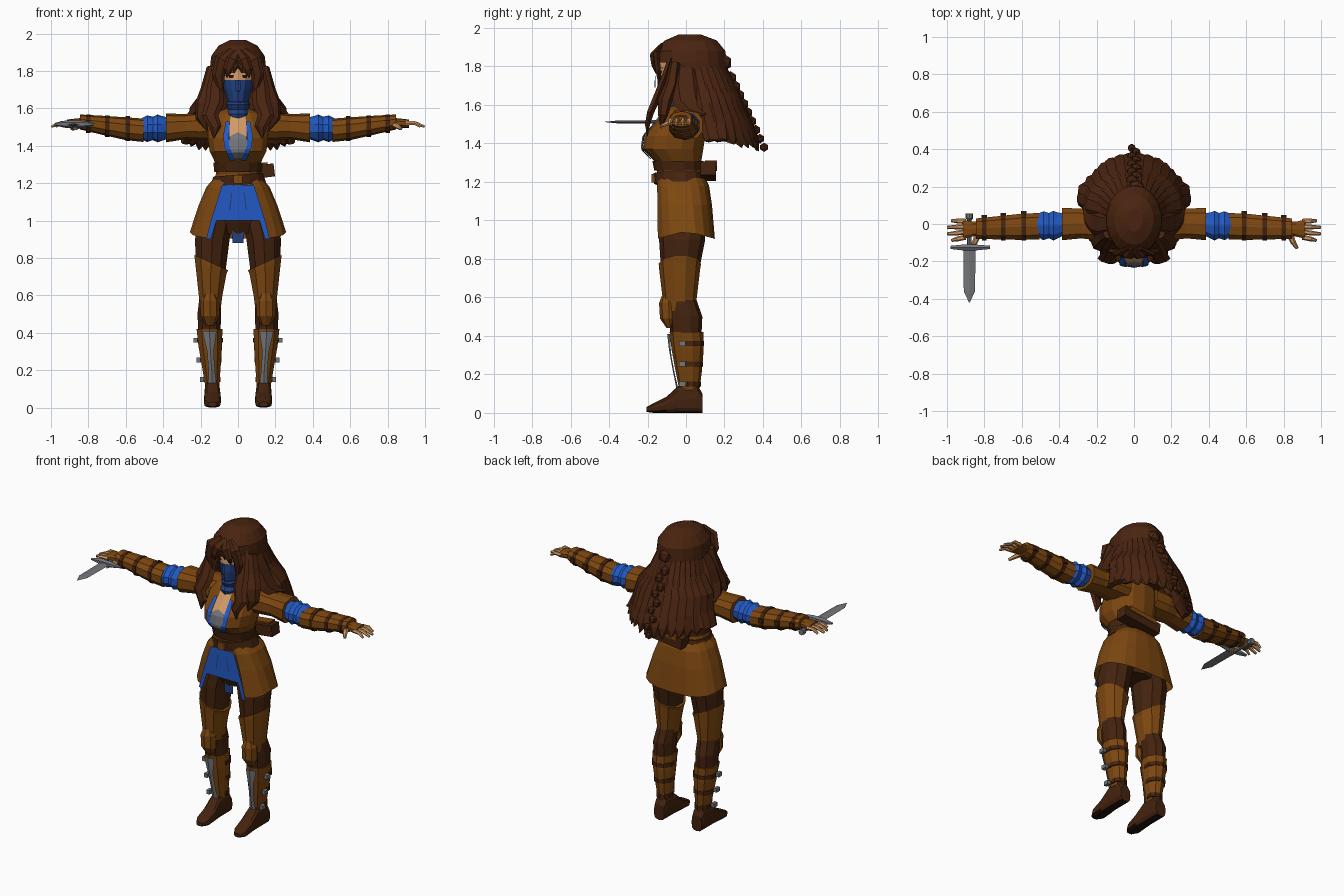
import bpy, bmesh, math, random
from mathutils import Vector, Matrix
from mathutils.bvhtree import BVHTree

if "Cube" in bpy.data.objects:
    bpy.data.objects.remove(bpy.data.objects["Cube"])
random.seed(4)


def material(name, code):
    rgb = [int(code[i:i + 2], 16) / 255 for i in (0, 2, 4)]
    lin = [((c + .055) / 1.055) ** 2.4 if c > .04 else c / 12.92 for c in rgb] + [1]
    m = bpy.data.materials.new(name)
    m.use_nodes = True
    m.diffuse_color = lin
    bsdf = m.node_tree.nodes["Principled BSDF"]
    bsdf.inputs["Base Color"].default_value = lin
    bsdf.inputs["Roughness"].default_value = .9
    return m


leather = material("leather brown", "7d4710")
hair = material("hair brown", "4a2410")
dark = material("dark brown cloth", "44230e")
blue = material("bright blue cloth", "2259c4")
navy = material("navy cloth", "22407f")
steel = material("steel grey", "73767b")
skin = material("skin tan", "d29a66")
sole = material("sole black brown", "1f0f0a")


def finish(name, bm, mats, rule=None, mirror=False):
    """Turn a bmesh into an object; rule picks a material index per face."""
    bmesh.ops.recalc_face_normals(bm, faces=bm.faces)
    if rule:
        for f in bm.faces:
            f.material_index = int(rule(f.calc_center_median(), f.normal))
    me = bpy.data.meshes.new(name)
    bm.to_mesh(me)
    bm.free()
    for m in mats if isinstance(mats, list) else [mats]:
        me.materials.append(m)
    ob = bpy.data.objects.new(name, me)
    bpy.context.collection.objects.link(ob)
    if mirror:
        ob.modifiers.new("Mirror", "MIRROR").use_mirror_merge = False
    return ob


def bridge(bm, rings, closed=True, caps=True):
    n = len(rings[0])
    for a, b in zip(rings, rings[1:]):
        for i in range(n if closed else n - 1):
            j = (i + 1) % n
            bm.faces.new((a[i], a[j], b[j], b[i]))
    if caps and closed:
        bm.faces.new(rings[0])
        bm.faces.new(rings[-1])


def loft(name, rings, mats, axis="z", n=10, power=2, gaps=None, rule=None, mirror=False,
         caps=True, edit=None):
    """Skin rings of (position, min u, max u, min v, max v, optional slope)."""
    bm, loops = bmesh.new(), []
    curve = lambda s: math.copysign(abs(s) ** (2 / power), s)
    for k, (t, a, b, c, d, *s) in enumerate(rings):
        gap = math.radians(gaps[k]) if gaps else 0
        loop = []
        for i in range(n):
            ang = gap + (math.tau - 2 * gap) * i / (n - 1 if gaps else n)
            u = (a + b) / 2 + (b - a) / 2 * curve(math.sin(ang))
            v = (c + d) / 2 - (d - c) / 2 * curve(math.cos(ang))
            w = t + (s[0] * (u - (a + b) / 2) if s else 0)
            loop.append(bm.verts.new({"x": (w, u, v), "y": (u, w, v), "z": (u, v, w)}[axis]))
        loops.append(loop)
    bridge(bm, loops, not gaps, caps)
    if edit:
        edit(bm)
    return finish(name, bm, mats, rule, mirror)


def lock(name, pts, widths, side, mat=hair, flat=.45, mirror=True):
    """Tapered, flattened strand swept along a path."""
    bm, loops = bmesh.new(), []
    pts = [Vector(p) for p in pts]
    for i, p in enumerate(pts):
        tan = (pts[min(i + 1, len(pts) - 1)] - pts[max(i - 1, 0)]).normalized()
        nor = tan.cross(Vector(side)).normalized()
        wid = nor.cross(tan)
        loops.append([bm.verts.new(p + widths[i] * (math.cos(a) * wid + flat * math.sin(a) * nor))
                      for a in (k * math.tau / 6 for k in range(6))])
    bridge(bm, loops)
    return finish(name, bm, mat, mirror=mirror)


def strip(name, rows, mat, target=None, y=0, lift=.007, mirror=False, sub=4):
    """Thin panel of rows (z, x0, x1), laid on the front of a target."""
    bm, loops = bmesh.new(), []
    if target:
        me = target.data
        tree = BVHTree.FromPolygons([v.co for v in me.vertices], [p.vertices for p in me.polygons])
    steps = [[p + (q - p) * k / sub for p, q in zip(r, s)]
             for r, s in zip(rows, rows[1:]) for k in range(sub)] + [rows[-1]]
    for z, x0, x1 in steps:
        loop = []
        for k in range(5):
            x = x0 + (x1 - x0) * k / 4
            hit = tree.ray_cast(Vector((x, -1, z)), Vector((0, 1, 0)))[0] if target else None
            loop.append(bm.verts.new((x, (hit.y if hit else y) - lift, z)))
        loops.append(loop)
    bridge(bm, loops, closed=False)
    return finish(name, bm, mat, mirror=mirror)


def box(name, loc, size, mat, tilt=0, mirror=False):
    bm = bmesh.new()
    mtx = Matrix.Translation(loc) @ Matrix.Rotation(tilt, 4, "Y") @ Matrix.Diagonal((*size, 1))
    bmesh.ops.create_cube(bm, size=1, matrix=mtx)
    return finish(name, bm, mat, mirror=mirror)


# Torso with the open neckline
torso = loft("jacket", [(1.16, -.15, .15, -.15, .1), (1.25, -.12, .12, -.15, .08),
    (1.31, -.125, .125, -.165, .08), (1.37, -.155, .155, -.225, .09), (1.44, -.165, .165, -.215, .1),
    (1.52, -.165, .165, -.15, .1), (1.575, -.13, .13, -.11, .1), (1.6, -.06, .06, -.08, .07)],
    leather, n=14, power=2.3)
strip("chest_skin", [(1.56, -.04, .04), (1.5, -.045, .045), (1.45, -.045, .045)], skin, torso)
strip("chest_plate", [(1.47, -.003, .003), (1.45, -.045, .045), (1.4, -.05, .05), (1.33, -.03, .03)],
      steel, torso, lift=.011)
strip("neckline_trim", [(1.53, .045, .065), (1.46, .047, .078), (1.4, .047, .075), (1.32, .015, .045)],
      blue, torso, lift=.014, mirror=True)
loft("upper_belt", [(1.26, -.13, .13, -.165, .09), (1.31, -.135, .135, -.175, .09)], dark, n=14)
loft("lower_belt", [(1.19, -.155, .155, -.165, .11, .08), (1.245, -.135, .135, -.17, .1, .08)],
     dark, n=14)
box("belt_buckle", (0, -.17, 1.22), (.05, .02, .045), leather)
box("back_pouch", (.06, .115, 1.255), (.27, .08, .07), dark, tilt=-.12)
box("pouch_flap", (.06, .13, 1.285), (.2, .06, .03), leather, tilt=-.12)

# Skirt, split at the front


def droop(bm):
    for v in bm.verts:
        if v.co.z < .96:
            v.co.z -= abs(v.co.y) * .27


loft("skirt", [(1.22, -.135, .135, -.15, .1), (1.18, -.17, .17, -.158, .12),
    (1.08, -.212, .212, -.16, .135), (.945, -.258, .258, -.162, .15)], leather, n=17, power=2.7,
    gaps=[22, 23, 26, 30], edit=droop)
strip("skirt_front_panel", [(1.19, -.075, .075), (1.1, -.1, .1), (1.0, -.125, .125)], blue, y=-.152)
strip("skirt_trim", [(1.19, .06, .085), (1.0, .115, .145), (.9, .145, .17)], blue, y=-.158, mirror=True)
strip("skirt_pleats", [(1.15, .03, .036), (1.06, .04, .048)], navy, y=-.157, mirror=True)
strip("loincloth", [(1.02, -.035, .035), (.88, -.03, .03)], navy, y=-.09)
loft("hips", [(.93, -.1, .1, -.1, .09), (1.0, -.19, .19, -.13, .11), (1.17, -.14, .14, -.13, .09)], dark)

# Legs
loft("trouser_legs", [(1.0, .02, .21, -.13, .1), (.9, .04, .235, -.14, .1), (.75, .06, .228, -.13, .07),
    (.6, .085, .208, -.11, .05), (.5, .088, .22, -.09, .085), (.4, .09, .215, -.08, .08)],
    dark, mirror=True)
loft("thigh_guards", [(.775, .048, .238, -.142, .078, .45), (.75, .057, .234, -.14, .074, .4),
    (.6, .08, .213, -.122, .056), (.53, .09, .205, -.115, .05)], leather, mirror=True)
loft("knee_pads", [(.44, .125, .175, -.1, -.06), (.49, .1, .2, -.135, -.04),
    (.57, .1, .2, -.14, -.04), (.61, .12, .18, -.125, -.06)], leather, n=8, mirror=True)
shin = loft("gaiters", [(.42, .08, .225, -.085, .09), (.33, .082, .215, -.075, .092),
    (.22, .09, .195, -.055, .083), (.12, .098, .178, -.035, .07)], leather, mirror=True)
strip("shin_plates", [(.41, .115, .19), (.37, .12, .182), (.3, .13, .165), (.19, .123, .157),
    (.13, .115, .16)], steel, shin, lift=.014, mirror=True)
for k, (z, x, y) in enumerate([(.36, .222, .093), (.255, .206, .088), (.15, .188, .077)]):
    loft(f"gaiter_strap_{k}", [(z - .013, .078 + k * .006, x, -.055 + k * .015, y),
        (z + .013, .078 + k * .006, x, -.055 + k * .015, y)], dark, mirror=True)
    box(f"gaiter_buckle_{k}", (x + .005, -.02, z), (.022, .035, .026), steel, mirror=True)
loft("boots", [(.085, .1, .175, 0, .1), (.06, .095, .18, 0, .145), (-.04, .095, .18, 0, .14),
    (-.1, .09, .182, 0, .085), (-.17, .092, .182, 0, .05), (-.205, .115, .16, .005, .03)],
    [dark, sole], axis="y", n=12, power=3, rule=lambda c, nor: c.z < .012, mirror=True)

# Arms
loft("sleeves", [(.1, -.09, .1, 1.43, 1.585), (.2, -.09, .1, 1.43, 1.58), (.28, -.08, .085, 1.435, 1.57),
    (.385, -.09, .09, 1.418, 1.572)], leather, axis="x", power=2.6, mirror=True)
loft("elbow_cuffs", [(.37, -.06, .06, 1.44, 1.55), (.41, -.082, .065, 1.425, 1.56),
    (.43, -.092, .075, 1.418, 1.567), (.455, -.08, .062, 1.43, 1.555), (.485, -.09, .072, 1.42, 1.562),
    (.52, -.07, .055, 1.435, 1.545)], blue, axis="x", mirror=True)
loft("bracers", [(.505, -.085, .062, 1.42, 1.545), (.6, -.088, .058, 1.43, 1.552),
    (.72, -.085, .045, 1.457, 1.56), (.845, -.082, .032, 1.487, 1.567)], leather, axis="x",
    power=2.4, mirror=True)
for k, x in enumerate((.59, .7, .8)):
    y = .062 - k * .011
    loft(f"bracer_strap_{k}", [(x + d, -.09, y, 1.424 + k * .022, 1.558 + k * .004)
         for d in (-.012, .012)], dark, axis="x", power=2.4, mirror=True)
    box(f"bracer_buckle_{k}", (x, y, 1.5 + k * .01), (.03, .016, .03), dark, mirror=True)
loft("gloves", [(.82, -.06, .012, 1.5, 1.55), (.87, -.07, .015, 1.495, 1.545),
    (.915, -.08, .025, 1.495, 1.54)], leather, axis="x", power=2.6, mirror=True)
for k in range(4):
    y = .014 - k * .028
    tip = .975 + .023 * (k in (1, 2))
    lock(f"finger_{k}", [(.9, y, 1.52), (.945, y * 1.15, 1.522), (tip, y * 1.25, 1.502)],
         [.014, .013, .008], (0, 1, 0), skin, .9)
lock("thumb", [(.83, -.05, 1.515), (.85, -.095, 1.505), (.872, -.13, 1.49)], [.018, .015, .009],
     (1, 0, 0), skin, .9)

# Dagger in the right hand
loft("dagger_grip", [(.055, -.9, -.86, 1.48, 1.52), (.03, -.9, -.86, 1.48, 1.52),
    (.02, -.892, -.868, 1.488, 1.512), (-.12, -.892, -.868, 1.49, 1.52)], steel, axis="y", n=8)
loft("dagger_guard", [(-.98, -.135, -.115, 1.508, 1.522), (-.92, -.143, -.108, 1.495, 1.535),
    (-.84, -.143, -.108, 1.495, 1.535), (-.77, -.135, -.115, 1.508, 1.522)], steel, axis="x", n=6)
loft("dagger_blade", [(-.13, -.913, -.847, 1.503, 1.521), (-.36, -.91, -.85, 1.505, 1.519),
    (-.42, -.882, -.878, 1.511, 1.513)], steel, axis="y", n=4)

# Head, mask and scarf
head = loft("head", [(1.6, -.035, .035, -.115, .0), (1.64, -.058, .058, -.14, .05),
    (1.7, -.075, .075, -.148, .08), (1.752, -.088, .088, -.145, .1), (1.82, -.095, .095, -.14, .12),
    (1.9, -.08, .08, -.11, .1)], [skin, navy], n=14, rule=lambda c, nor: c.z < 1.75)
strip("mask_ridge", [(1.75, -.012, .012), (1.71, -.016, .016), (1.69, -.01, .01)], navy, head, lift=.016)
strip("eyes", [(1.778, .022, .05), (1.762, .026, .046)], sole, head, lift=.004, mirror=True)
strip("brows", [(1.796, .016, .056), (1.789, .016, .056)], hair, head, lift=.005, mirror=True)
loft("scarf", [(1.54, -.062, .062, -.135, .06), (1.57, -.07, .07, -.145, .065),
    (1.595, -.058, .058, -.13, .06), (1.62, -.066, .066, -.142, .065), (1.645, -.052, .052, -.13, .05)],
    navy, n=12)

# Hair cap with a face opening


def open_face(bm):
    gone = [f for f in bm.faces if (c := f.calc_center_median()).z < 1.82
            and c.y < -.04 and abs(c.x) < .115]
    bmesh.ops.delete(bm, geom=gone, context="FACES")


loft("hair_cap", [(1.55, -.12, .12, -.03, .24), (1.65, -.145, .145, -.1, .235), (1.74, -.15, .15, -.14, .22),
    (1.82, -.152, .152, -.165, .21), (1.88, -.145, .145, -.165, .205), (1.935, -.105, .105, -.11, .16),
    (1.965, -.045, .045, -.04, .08)], hair, n=18, edit=open_face)
lock("inner_fringe", [(.0, -.13, 1.91), (.03, -.172, 1.86), (.052, -.17, 1.81), (.06, -.158, 1.765)],
     [.02, .035, .026, .004], (1, 0, 0))
lock("outer_fringe", [(.03, -.13, 1.91), (.085, -.155, 1.86), (.105, -.145, 1.78), (.09, -.135, 1.69)],
     [.02, .04, .035, .012], (1, 0, 0))
lock("fringe_wisp", [(.0, -.165, 1.87), (.012, -.172, 1.83), (.022, -.166, 1.79)], [.02, .018, .003], (1, 0, 0))

# Long locks over the chest and shoulders
lock("chest_lock", [(.1, -.08, 1.84), (.12, -.12, 1.72), (.125, -.155, 1.63), (.15, -.185, 1.56),
    (.12, -.2, 1.5), (.13, -.2, 1.44)], [.035, .045, .05, .045, .033, .004], (1, 0, 0))
lock("collar_lock", [(.13, -.06, 1.82), (.15, -.08, 1.7), (.18, -.11, 1.62), (.19, -.12, 1.55),
    (.165, -.13, 1.48)], [.04, .055, .055, .04, .004], (1, .4, 0), flat=.6)
lock("shoulder_lock", [(.12, 0, 1.8), (.165, 0, 1.7), (.2, .01, 1.62), (.235, .04, 1.575),
    (.27, .1, 1.55)], [.06, .08, .08, .06, .006], (0, 1, 0))

# Fan of locks down the back
for k in range(8):
    a = math.radians(6 + k * 11)
    s, c, j = math.sin(a), math.cos(a), random.uniform(-.02, .02)
    lock(f"back_lock_{k}", [(.12 * s, .04 + .14 * c, 1.82), (.16 * s, .06 + .18 * c, 1.7),
        (.235 * s, .08 + .2 * c, 1.6), (.25 * s, .1 + .225 * c, 1.5),
        ((.275 + j) * s, .11 + .25 * c, 1.42), ((.29 + j) * s, .13 + .25 * c, 1.365 + .04 * s + j)],
        [.04, .05, .055, .058, .045, .004], (c, -s, 0))

# Bun and braid
bm = bmesh.new()
beads = [(.19, 1.82, .05)] + [(.23 + .022 * k, 1.74 - .045 * k, .036 - .0015 * k) for k in range(9)]
for k, (y, z, r) in enumerate(beads):
    x = .012 * (-1) ** k
    bmesh.ops.create_icosphere(bm, subdivisions=1, radius=r, matrix=Matrix.Translation((x, y, z)))
finish("braid", bm, hair)
